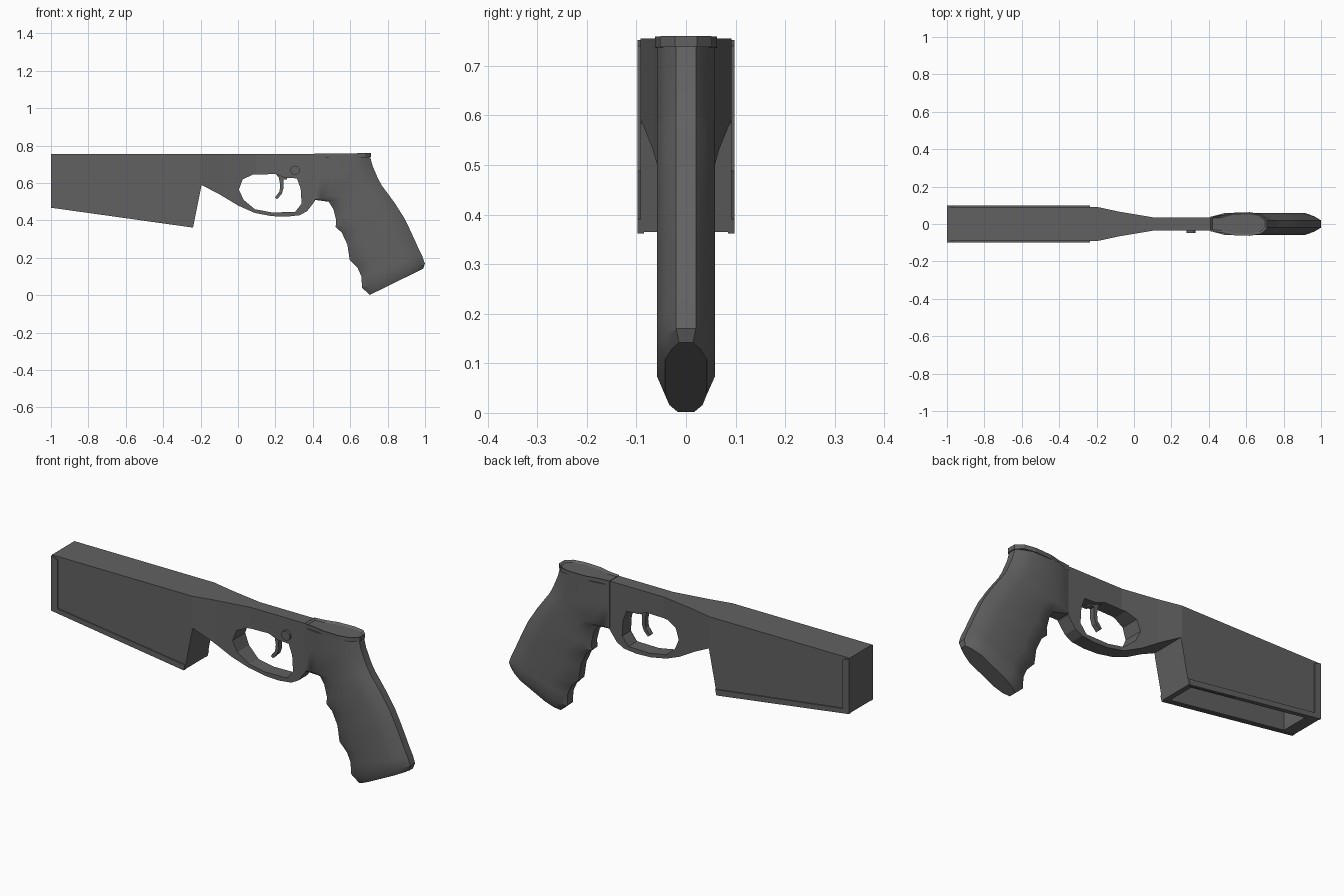
import bpy, bmesh
from mathutils import Vector

if "Cube" in bpy.data.objects:
    bpy.data.objects.remove(bpy.data.objects["Cube"])

dark = bpy.data.materials.new("dark_grey")
dark.use_nodes = True
grey = (0.12, 0.12, 0.12, 1)
dark.diffuse_color = grey
bsdf = dark.node_tree.nodes["Principled BSDF"]
bsdf.inputs["Base Color"].default_value = grey
bsdf.inputs["Roughness"].default_value = 0.7


def finish(name, bm):
    bmesh.ops.recalc_face_normals(bm, faces=bm.faces)
    mesh = bpy.data.meshes.new(name)
    bm.to_mesh(mesh)
    bm.free()
    mesh.materials.append(dark)
    ob = bpy.data.objects.new(name, mesh)
    bpy.context.collection.objects.link(ob)
    return ob


def prism(name, points, low, high, plan=False):
    """Extrude a side profile along y, or a plan outline along z."""
    bm = bmesh.new()
    place = (lambda p: (p[0], p[1], low)) if plan else (lambda p: (p[0], low, p[1]))
    face = bm.faces.new([bm.verts.new(place(p)) for p in points])
    geo = bmesh.ops.extrude_face_region(bm, geom=[face])["geom"]
    move = Vector((0, 0, high - low)) if plan else Vector((0, high - low, 0))
    bmesh.ops.translate(bm, vec=move, verts=[v for v in geo if isinstance(v, bmesh.types.BMVert)])
    return finish(name, bm)


def mirrored(half):
    return half + [(x, -y) for x, y in reversed(half)]


def activate(ob):
    bpy.ops.object.select_all(action='DESELECT')
    ob.select_set(True)
    bpy.context.view_layer.objects.active = ob


def cut(ob, cutter, operation='DIFFERENCE'):
    mod = ob.modifiers.new("cut", 'BOOLEAN')
    mod.object, mod.operation, mod.solver = cutter, operation, 'EXACT'
    activate(ob)
    bpy.ops.object.modifier_apply(modifier=mod.name)
    bpy.data.objects.remove(cutter)


# Receiver: side profile trimmed to the tapering plan
side = [(-1, .755), (.412, .755), (.412, .505), (.37, .45), (.33, .428), (.26, .42),
        (.18, .423), (.09, .44), (0, .48), (-.1, .54), (-.195, .59), (-.24, .365), (-1, .47)]
body = prism("receiver", side, -.2, .2)
plan = mirrored([(-1, .092), (-.2, .092), (-.08, .066), (.1, .036), (.5, .036)])
cut(body, prism("plan_cutter", plan, 0, 1, True), 'INTERSECT')

# Trigger opening
hole = [(.005, .565), (.025, .62), (.08, .645), (.2, .648), (.25, .628), (.315, .625),
        (.335, .57), (.34, .49), (.305, .445), (.18, .443), (.09, .46), (.03, .51)]
cut(body, prism("opening_cutter", hole, -.3, .3))

# Hollow underneath the fore end
well = [(-.93, .70), (-.26, .70), (-.275, .2), (-.93, .2)]
cut(body, prism("well_cutter", well, -.072, .072))

# Raised front frame and lower lip on both sides
for s, label in ((-1, "right"), (1, "left")):
    lo, hi = sorted((s * .085, s * .098))
    prism(label + "_frame", [(-1, .752), (-.965, .74), (-.965, .488), (-.235, .391),
                             (-.242, .362), (-1, .468)], lo, hi)

# Grip: octagonal sections from front edge to back edge
sections = [((.41, .735), (.705, .745)), ((.41, .62), (.72, .69)), ((.41, .51), (.75, .62)),
            ((.485, .50), (.77, .585)), ((.51, .46), (.80, .545)), ((.525, .40), (.84, .49)),
            ((.522, .365), (.865, .45)), ((.555, .335), (.885, .42)), ((.585, .27), (.915, .36)),
            ((.597, .19), (.945, .295)), ((.64, .145), (.965, .25)), ((.66, .10), (.985, .21)),
            ((.663, .04), (.999, .17)), ((.705, .002), (.99, .142))]
bm = bmesh.new()
rings = []
for i, (f, b) in enumerate(sections):
    width = .042 if i == len(sections) - 1 else .058
    nose = .65 if i < 3 else .4
    half = [(0, nose), (.1, .8), (.25, 1), (.75, 1), (.9, .7), (1, .34)]
    f, b = Vector((f[0], 0, f[1])), Vector((b[0], 0, b[1]))
    rings.append([bm.verts.new(f.lerp(b, t) + Vector((0, y * width, 0)))
                  for t, y in mirrored(half)])
for r, q in zip(rings, rings[1:]):
    for k in range(len(r)):
        n = (k + 1) % len(r)
        bm.faces.new((r[k], r[n], q[n], q[k]))
bm.faces.new(rings[0])
bm.faces.new(rings[-1])
grip = finish("grip", bm)
activate(grip)
bpy.ops.object.shade_smooth_by_angle(angle=.5)

# Grip cap with a shallow recess on top
cap_plan = mirrored([(.41, .04), (.47, .046), (.53, .06), (.62, .063), (.68, .052), (.712, .022)])
cap = prism("grip_cap", cap_plan, .735, .757, True)
bm = bmesh.new()
bm.from_mesh(cap.data)
top = max(bm.faces, key=lambda f: f.calc_center_median().z)
bmesh.ops.inset_region(bm, faces=[top], thickness=.012, depth=0)
bmesh.ops.translate(bm, vec=(0, 0, -.008), verts=top.verts)
for v in bm.verts:
    v.co.z += .01 * (v.co.x - .41)
bm.to_mesh(cap.data)
bm.free()

# Trigger
trigger = [(.195, .655), (.265, .655), (.262, .62), (.242, .618), (.243, .57), (.233, .54),
           (.208, .513), (.198, .523), (.222, .555), (.226, .59), (.218, .63)]
prism("trigger", trigger, -.014, .014)

# Push button on the right side
bm = bmesh.new()
bmesh.ops.create_cone(bm, cap_ends=True, segments=16, radius1=.025, radius2=.025, depth=.03)
for v in bm.verts:
    v.co = Vector((v.co.x + .305, v.co.z - .032, v.co.y + .668))
button = finish("push_button", bm)
activate(button)
bpy.ops.object.shade_smooth_by_angle(angle=.6)
